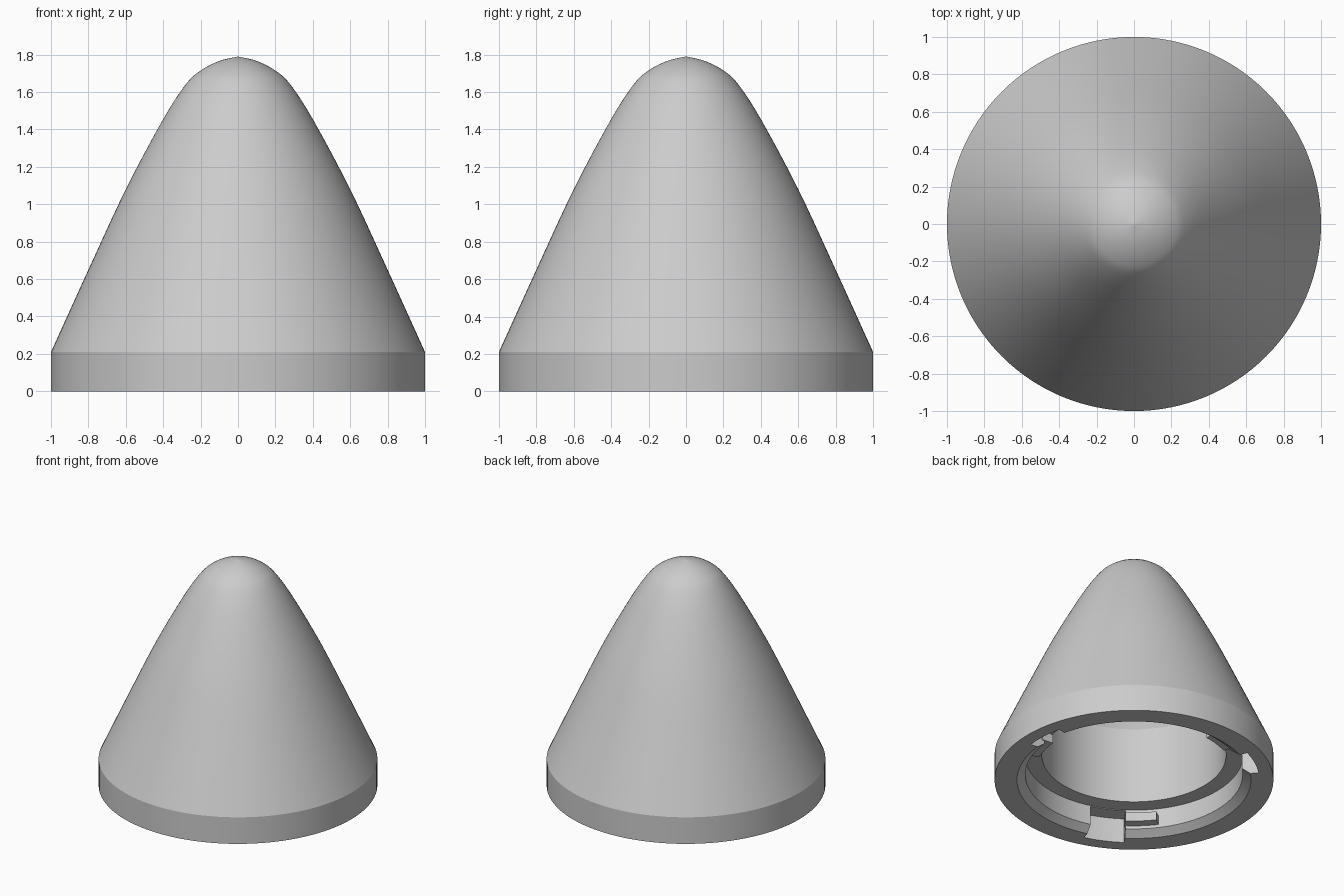
import bpy, bmesh
from math import radians, cos, sin, tau

cube = bpy.data.objects.get("Cube")
if cube:
    bpy.data.objects.remove(cube, do_unlink=True)

SEGMENTS = 128
LEDGE_Z = 0.2

grey = bpy.data.materials.new("plain_grey")
grey.use_nodes = True
colour = (0.6, 0.6, 0.6, 1)
grey.diffuse_color = colour
grey.node_tree.nodes["Principled BSDF"].inputs["Base Color"].default_value = colour


def finish(bm, name):
    """Turn a bmesh into a named object in the scene."""
    bmesh.ops.recalc_face_normals(bm, faces=bm.faces)
    mesh = bpy.data.meshes.new(name)
    bm.to_mesh(mesh)
    bm.free()
    mesh.materials.append(grey)
    obj = bpy.data.objects.new(name, mesh)
    bpy.context.collection.objects.link(obj)
    return obj


def activate(obj):
    bpy.ops.object.select_all(action="DESELECT")
    obj.select_set(True)
    bpy.context.view_layer.objects.active = obj


def smooth_curve(points, steps=5):
    """Catmull-Rom curve through the points."""
    out = []
    padded = [points[0]] + points + [points[-1]]
    for a, b, c, d in zip(padded, padded[1:], padded[2:], padded[3:]):
        for i in range(steps):
            t = i / steps
            out.append(tuple(
                0.5 * (2 * q + (r - p) * t + (2 * p - 5 * q + 4 * r - s) * t ** 2
                       + (3 * q - p - 3 * r + s) * t ** 3)
                for p, q, r, s in zip(a, b, c, d)))
    return out + [points[-1]]


def lathe(name, profile):
    bm = bmesh.new()
    verts = [bm.verts.new((r, 0, z)) for r, z in profile]
    edges = [bm.edges.new(pair) for pair in zip(verts, verts[1:])]
    bmesh.ops.spin(bm, geom=verts + edges, axis=(0, 0, 1), cent=(0, 0, 0),
                   angle=tau, steps=SEGMENTS, use_merge=True)
    bmesh.ops.remove_doubles(bm, verts=bm.verts, dist=0.0005)
    return finish(bm, name)


def ring_blocks(name, centre, half_width, inner, outer, low, high, steps=6):
    """Three curved blocks, a third of a turn apart."""
    bm = bmesh.new()
    for turn in range(3):
        rows = []
        for i in range(steps + 1):
            angle = radians(centre + 120 * turn + half_width * (2 * i / steps - 1))
            rows.append([bm.verts.new((r * cos(angle), r * sin(angle), z))
                         for r, z in ((inner, low), (outer, low),
                                      (outer, high), (inner, high))])
        for a, b in zip(rows, rows[1:]):
            for k in range(4):
                n = (k + 1) % 4
                bm.faces.new((a[k], a[n], b[n], b[k]))
        bm.faces.new(rows[0])
        bm.faces.new(rows[-1])
    return finish(bm, name)


# Hollow cone: rounded outer skin, straight skirt, socket, bore, inner cone
outer_skin = smooth_curve([(0, 1.79), (0.1, 1.766), (0.2, 1.715), (0.28, 1.64),
                           (0.4, 1.455), (0.6, 1.08), (0.8, 0.65), (1, 0.21)])
socket = [(1, 0), (0.84, 0), (0.78, 0.045), (0.78, LEDGE_Z), (0.66, LEDGE_Z)]
cavity = [(0.66, 0.8), (0.36, 1.42), (0.2, 1.6), (0, 1.68)]
cone = lathe("cone_body", outer_skin + socket + cavity)

# Three entry notches cut through the lip of the socket
cutter = ring_blocks("notch_cutter", 4, 9.5, 0.7, 0.9, -0.1, LEDGE_Z - 0.005)
cutter.hide_render = True
cut = cone.modifiers.new("notches", "BOOLEAN")
cut.operation = "DIFFERENCE"
cut.solver = "EXACT"
cut.object = cutter
activate(cone)
bpy.ops.object.modifier_apply(modifier=cut.name)
bpy.data.objects.remove(cutter, do_unlink=True)

# Locking tabs beside the notches
tabs = ring_blocks("locking_tabs", 346, 9, 0.71, 0.8, 0.07, 0.14)

for obj in (cone, tabs):
    activate(obj)
    bpy.ops.object.shade_smooth_by_angle(angle=radians(20))
